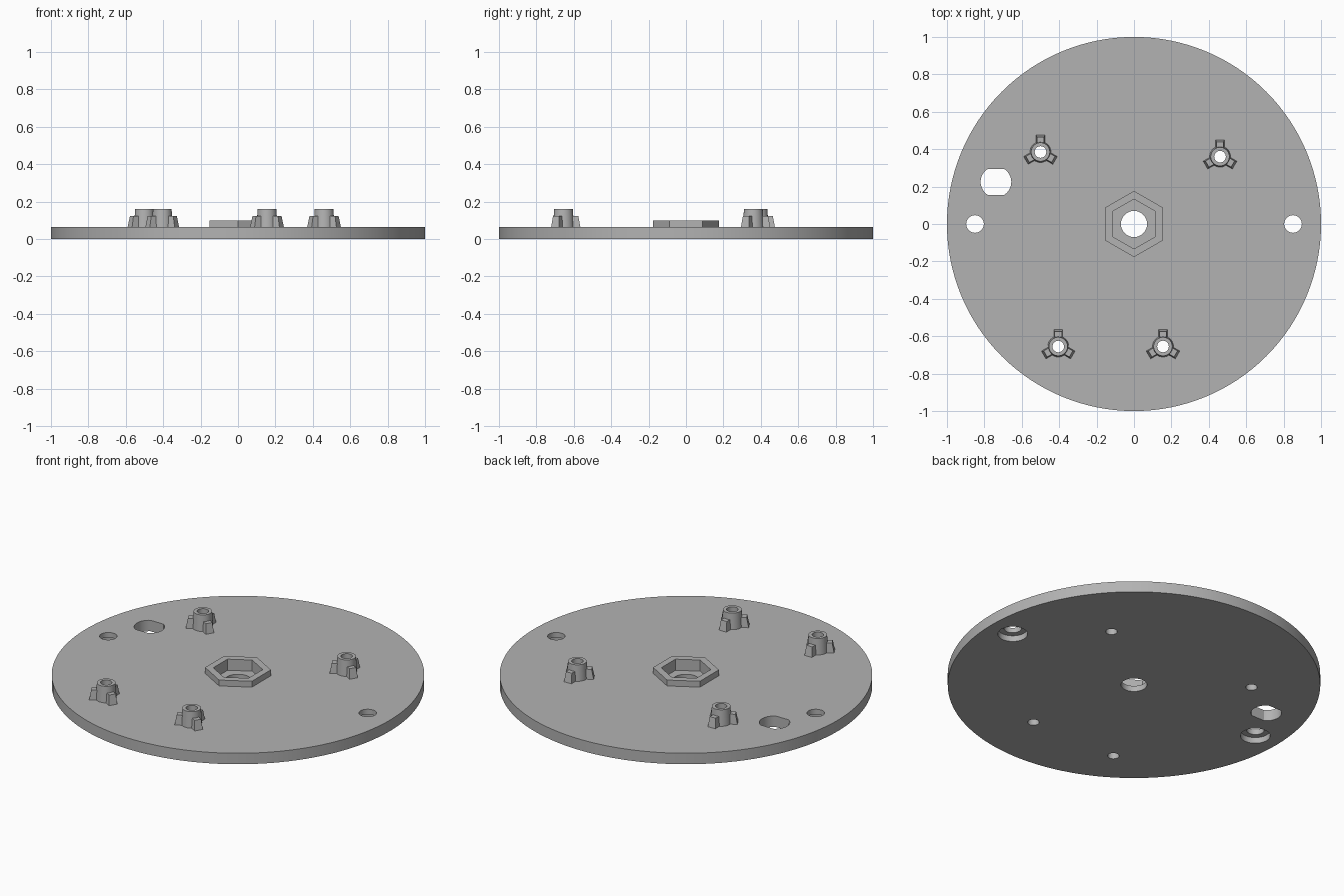
import bpy
import bmesh
from math import pi, radians
from mathutils import Matrix, Vector

cube = bpy.data.objects.get("Cube")
if cube:
    bpy.data.objects.remove(cube, do_unlink=True)

PLATE_TOP = 0.065
COLLAR_TOP = 0.10
POST_TOP = 0.16
RIB_TOP = 0.122
POCKET_FLOOR = 0.034
BELOW, ABOVE = -0.05, 0.3

grey = bpy.data.materials.new("plain grey")
grey.use_nodes = True
grey.diffuse_color = (0.45, 0.45, 0.45, 1)
grey.node_tree.nodes["Principled BSDF"].inputs["Base Color"].default_value = grey.diffuse_color


def add_object(name, bm):
    bmesh.ops.recalc_face_normals(bm, faces=bm.faces)
    mesh = bpy.data.meshes.new(name)
    bm.to_mesh(mesh)
    bm.free()
    mesh.materials.append(grey)
    obj = bpy.data.objects.new(name, mesh)
    bpy.context.collection.objects.link(obj)
    return obj


def prism(name, x, y, z0, z1, r0, r1=None, sides=48, turn=0.0, flat=None):
    """Upright cylinder, cone or prism; flat trims it at y +- flat."""
    bm = bmesh.new()
    bmesh.ops.create_cone(bm, cap_ends=True, segments=sides, radius1=r0,
                          radius2=r0 if r1 is None else r1, depth=z1 - z0)
    bmesh.ops.rotate(bm, verts=bm.verts, matrix=Matrix.Rotation(turn, 3, "Z"))
    if flat:
        for side in (-1, 1):
            bmesh.ops.bisect_plane(bm, geom=bm.verts[:] + bm.edges[:] + bm.faces[:],
                                   plane_co=(0, side * flat, 0),
                                   plane_no=(0, side, 0), clear_outer=True)
            bmesh.ops.holes_fill(bm, edges=[e for e in bm.edges if e.is_boundary])
    bmesh.ops.translate(bm, verts=bm.verts, vec=(x, y, (z0 + z1) / 2))
    return add_object(name, bm)


def rib(x, y, angle):
    """Tapered fin reaching out from a post."""
    bm = bmesh.new()
    bmesh.ops.create_cube(bm, size=1)
    for v in bm.verts:
        top = v.co.z > 0
        reach = 0.079 if top else 0.09
        half = 0.019 if top else 0.024
        v.co = Vector((reach if v.co.x > 0 else 0.04,
                       half if v.co.y > 0 else -half,
                       RIB_TOP if top else PLATE_TOP))
    bmesh.ops.rotate(bm, verts=bm.verts, matrix=Matrix.Rotation(angle, 3, "Z"))
    bmesh.ops.translate(bm, verts=bm.verts, vec=(x, y, 0))
    return add_object("rib", bm)


def combine(target, tool, operation="DIFFERENCE"):
    mod = target.modifiers.new("combine", "BOOLEAN")
    mod.operation = operation
    mod.solver = "EXACT"
    mod.object = tool
    bpy.context.view_layer.objects.active = target
    bpy.ops.object.modifier_apply(modifier=mod.name)
    bpy.data.objects.remove(tool, do_unlink=True)


# Round base plate and hexagonal collar
plate = prism("base_plate", 0, 0, 0, PLATE_TOP, 1.0, sides=128)
collar = prism("hex_collar", 0, 0, PLATE_TOP, COLLAR_TOP, 0.177, sides=6)
for v in collar.data.vertices:
    assert v.co.z > 0
parts = [plate, collar]

# Hexagonal nut pocket and centre hole
for part in (plate, collar):
    combine(part, prism("pocket", 0, 0, POCKET_FLOOR, ABOVE, 0.133, sides=6))
combine(plate, prism("hole", 0, 0, BELOW, ABOVE, 0.07))

# Side screw holes, counterbored from below
for x in (-0.85, 0.85):
    combine(plate, prism("hole", x, 0, BELOW, ABOVE, 0.047))
    combine(plate, prism("counterbore", x, 0, BELOW, 0.035, 0.08))

# Opening with two flat sides
combine(plate, prism("opening", -0.738, 0.225, BELOW, ABOVE, 0.082, flat=0.07))

# Hollow mounting posts with three ribs each
posts = {"back_right_post": (-0.5, 0.385), "back_left_post": (0.46, 0.36),
         "front_right_post": (-0.405, -0.655), "front_left_post": (0.155, -0.655)}
for name, (x, y) in posts.items():
    post = prism(name, x, y, PLATE_TOP, POST_TOP, 0.056, 0.05, sides=40)
    for angle in (90, 210, 330):
        combine(post, rib(x, y, radians(angle)), "UNION")
    for part in (post, plate):
        combine(part, prism("bore", x, y, BELOW, ABOVE, 0.031, sides=32))
    parts.append(post)

# Smooth round walls, crisp edges
for part in parts:
    bpy.ops.object.select_all(action="DESELECT")
    part.select_set(True)
    bpy.context.view_layer.objects.active = part
    bpy.ops.object.shade_smooth_by_angle(angle=pi / 6)
